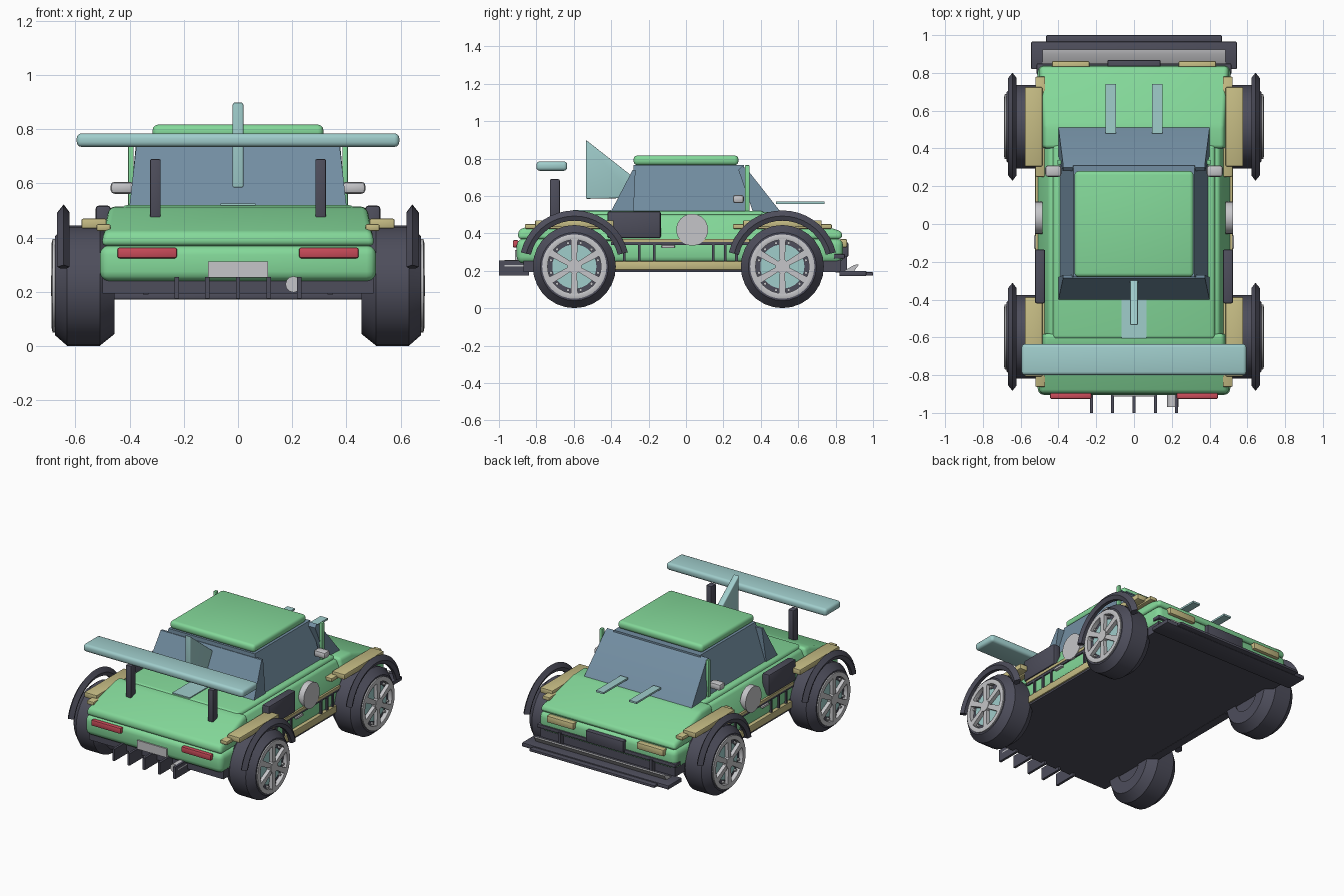
import bpy, bmesh, math
from mathutils import Vector

if "Cube" in bpy.data.objects:
    bpy.data.objects.remove(bpy.data.objects["Cube"])

COLS = {"green": (.23, .69, .32), "glass": (.17, .27, .36), "dark": (.075, .075, .105),
        "tan": (.56, .50, .23), "teal": (.35, .61, .60), "silver": (.56, .56, .58),
        "red": (.58, .07, .10)}
MATS = {}
for n, c in COLS.items():
    MATS[n] = bpy.data.materials.new(n)
    MATS[n].diffuse_color = (*c, 1)


def finish(name, bm, col, bevel=0.0, seg=3):
    bmesh.ops.recalc_face_normals(bm, faces=bm.faces)
    if bevel:
        bmesh.ops.bevel(bm, geom=list(bm.edges), offset=bevel, segments=seg,
                        profile=0.5, affect='EDGES', clamp_overlap=True)
    me = bpy.data.meshes.new(name)
    bm.to_mesh(me)
    bm.free()
    ob = bpy.data.objects.new(name, me)
    bpy.context.collection.objects.link(ob)
    me.materials.append(MATS[col])
    return ob


def box(name, col, x, y, z, bevel=0.0, seg=2):
    """Box from (min, max) ranges."""
    bm = bmesh.new()
    bmesh.ops.create_cube(bm, size=1)
    for v in bm.verts:
        v.co = Vector([(r[0] + r[1]) / 2 + c * (r[1] - r[0]) for c, r in zip(v.co, (x, y, z))])
    return finish(name, bm, col, bevel, seg)


def pair(name, col, x, y, z, bevel=0.0):
    """The same box on both sides of the car."""
    box(name + "_right", col, x, y, z, bevel)
    box(name + "_left", col, (-x[1], -x[0]), y, z, bevel)


def prism(name, col, prof, bottom, top, bevel=0.0):
    """Side profile (y, z) across the car; half width goes from bottom to top."""
    zs = [p[1] for p in prof]
    lo, hi = min(zs), max(zs)
    bm = bmesh.new()
    ends = []
    for s in (-1, 1):
        ends.append([bm.verts.new((s * (bottom + (top - bottom) * (z - lo) / (hi - lo)), y, z))
                     for y, z in prof])
    n = len(prof)
    bm.faces.new(ends[0])
    bm.faces.new(ends[1][::-1])
    for i in range(n):
        j = (i + 1) % n
        bm.faces.new((ends[0][i], ends[0][j], ends[1][j], ends[1][i]))
    return finish(name, bm, col, bevel)


def ring(name, col, side, cy, cz, prof, a0=0.0, a1=360.0, seg=32):
    """Turn a closed (x, radius) profile about a sideways axis."""
    bm = bmesh.new()
    full = a1 - a0 >= 360
    rows = []
    for k in range(seg if full else seg + 1):
        a = math.radians(a0 + (a1 - a0) * k / seg)
        rows.append([bm.verts.new((side * x, cy + r * math.cos(a), cz + r * math.sin(a)))
                     for x, r in prof])
    m = len(prof)
    for k in range(seg):
        p, q = rows[k], rows[(k + 1) % len(rows)]
        for i in range(m):
            j = (i + 1) % m
            bm.faces.new((p[i], p[j], q[j], q[i]))
    if not full:
        bm.faces.new(rows[0])
        bm.faces.new(rows[-1])
    return finish(name, bm, col)


def disc(name, col, centre, r, depth, axis='X', seg=32):
    bm = bmesh.new()
    bmesh.ops.create_cone(bm, cap_ends=True, segments=seg, radius1=r, radius2=r, depth=depth)
    for v in bm.verts:
        x, y, z = v.co
        v.co = Vector((z, x, y) if axis == 'X' else (x, z, y)) + Vector(centre)
    return finish(name, bm, col)


# Floor and lower body
box("floor_pan", "dark", (-.5, .5), (-.87, .83), (.195, .26))
box("lower_body", "green", (-.51, .51), (-.905, .84), (.24, .372), .035, 3)
# Upper body: hood, rear deck, shoulders, raised centre
prism("hood", "green", [(.40, .37), (.835, .37), (.835, .41), (.52, .51), (.40, .515)], .505, .475, .02)
prism("rear_deck", "green", [(-.90, .37), (-.58, .37), (-.58, .515), (-.63, .51), (-.895, .42)],
      .505, .475, .02)
prism("shoulders", "green", [(-.63, .36), (.44, .36), (.44, .50), (-.63, .50)], .515, .45, .015)
box("centre_deck", "green", (-.43, .43), (-.61, .42), (.42, .52), .02, 3)

# Cabin
prism("cabin_glass", "glass", [(-.29, .51), (.32, .51), (.31, .765), (-.28, .765)], .395, .32)
prism("windshield", "glass", [(.36, .51), (.51, .51), (.325, .745), (.30, .76), (.28, .74)], .40, .375)
prism("rear_window", "glass", [(-.40, .52), (-.285, .74), (-.27, .74), (-.28, .52)], .40, .375)
box("roof", "green", (-.315, .315), (-.28, .28), (.765, .817), .02, 3)
pair("cabin_post", "green", (.385, .405), (.315, .34), (.51, .765), .004)
pair("mirror", "silver", (.385, .47), (.25, .31), (.562, .606), .014)

# Hood strips, roof fin, deck plate, wing
pair("hood_strip", "teal", (.095, .15), (.48, .74), (.558, .57))
prism("fin", "teal", [(-.535, .585), (-.28, .59), (-.28, .70), (-.535, .90)], .02, .02, .006)
box("deck_plate", "teal", (-.065, .065), (-.605, -.40), (.518, .526))
box("wing", "teal", (-.595, .595), (-.80, -.635), (.735, .785), .018, 3)
pair("wing_post", "dark", (.285, .325), (-.728, -.675), (.46, .69), .006)

# Rear details
pair("tail_light", "red", (.225, .445), (-.926, -.895), (.324, .364), .008)
box("number_plate", "silver", (-.11, .11), (-.914, -.90), (.253, .312))
for i in range(5):
    cx = (-.226, -.113, 0, .113, .226)[i]
    box("diffuser_fin_%d" % i, "dark", (cx - .008, cx + .008), (-1, -.84), (.175, .255))
disc("exhaust", "silver", (.205, -.90, .228), .03, .14, 'Y', 12)

# Front details
box("front_splitter", "dark", (-.545, .545), (.82, .965), (.172, .2), .006)
box("splitter_lip", "dark", (-.465, .465), (.95, 1.0), (.175, .193), .005)
prism("splitter_blade", "silver", [(.845, .2), (.90, .2), (.925, .235), (.90, .232)], .485, .485)
pair("splitter_stay", "dark", (.33, .35), (.80, .86), (.19, .28))
box("front_bumper", "dark", (-.515, .515), (.79, .85), (.265, .29), .006)
box("grille", "dark", (-.14, .14), (.82, .868), (.275, .352), .006)
pair("headlight", "tan", (.235, .435), (.82, .862), (.325, .37), .008)

# Side details
pair("sill", "tan", (.47, .525), (-.38, .31), (.205, .253), .006)
pair("sill_base", "dark", (.46, .515), (-.38, .31), (.193, .207))
pair("side_trim", "tan", (.49, .522), (-.40, .34), (.353, .371))
pair("side_trim_shadow", "dark", (.49, .519), (-.40, .34), (.338, .353))
for i in range(6):
    cy = (-.33, -.25, -.17, .145, .21, .27)[i]
    pair("side_strut_%d" % i, "dark", (.49, .52), (cy - .007, cy + .007), (.25, .345))
pair("side_vent", "dark", (.47, .525), (-.42, -.135), (.375, .518), .01)
pair("door_handle", "silver", (.50, .53), (-.13, -.06), (.322, .338), .004)

# Wheels, rims, arches and fender pads
for side, sn in ((1, "right"), (-1, "left")):
    disc("door_roundel_" + sn, "silver", (side * .505, .033, .42), .085, .04)
    for cy, wn in ((-.597, "rear"), (.515, "front")):
        t = "_%s_%s" % (wn, sn)
        cz = .223
        ring("tyre" + t, "dark", side, cy, cz,
             [(.455, .10), (.455, .178), (.51, .222), (.63, .222), (.676, .182), (.676, .165), (.645, .155)],
             seg=28)
        disc("wheel_back" + t, "dark", (side * .56, cy, cz), .165, .19)
        disc("brake_disc" + t, "teal", (side * .655, cy, cz), .118, .012)
        ring("rim" + t, "silver", side, cy, cz,
             [(.65, .143), (.684, .143), (.688, .155), (.684, .172), (.65, .172)])
        disc("hub" + t, "silver", (side * .672, cy, cz), .038, .034, seg=16)
        for i in range(6):                                   # spokes
            a = math.radians(90 + 60 * i)
            u, w = Vector((0, math.cos(a), math.sin(a))), Vector((0, -math.sin(a), math.cos(a)))
            bm = bmesh.new()
            bmesh.ops.create_cube(bm, size=1)
            for v in bm.verts:
                half = .013 if v.co.y < 0 else .019
                r = .02 if v.co.y < 0 else .15
                v.co = (Vector((side * (.674 + .024 * v.co.x), cy, cz))
                        + u * r + w * (half * 2 * v.co.z))
            finish("spoke_%d%s" % (i, t), bm, "silver")
        for i in range(12):                                  # rim studs
            a = math.radians(15 + 30 * i)
            disc("stud_%d%s" % (i, t), "silver",
                 (side * .66, cy + .13 * math.cos(a), cz + .13 * math.sin(a)), .009, .02, seg=6)
        ring("arch" + t, "dark", side, cy, .228,
             [(.633, .24), (.621, .265), (.643, .295), (.667, .265), (.655, .24)], 14, 166, 18)
        x = (.485, .578) if side > 0 else (-.578, -.485)
        box("fender_pad" + t, "tan", x, (cy - .21, cy + .21), (.434, .47), .006)
        x = (.47, .522) if side > 0 else (-.522, -.47)
        box("fender_trim" + t, "tan", x, (cy - .265, cy + .265), (.425, .45), .006)

# Smooth rounded parts, keep hard edges
for o in bpy.context.scene.objects:
    o.select_set(True)
    bpy.context.view_layer.objects.active = o
bpy.ops.object.shade_smooth_by_angle(angle=math.radians(35))

for m in bpy.data.materials:
    if m.users and not m.is_grease_pencil:
        m.use_nodes = True
        m.node_tree.nodes["Principled BSDF"].inputs["Base Color"].default_value = m.diffuse_color
